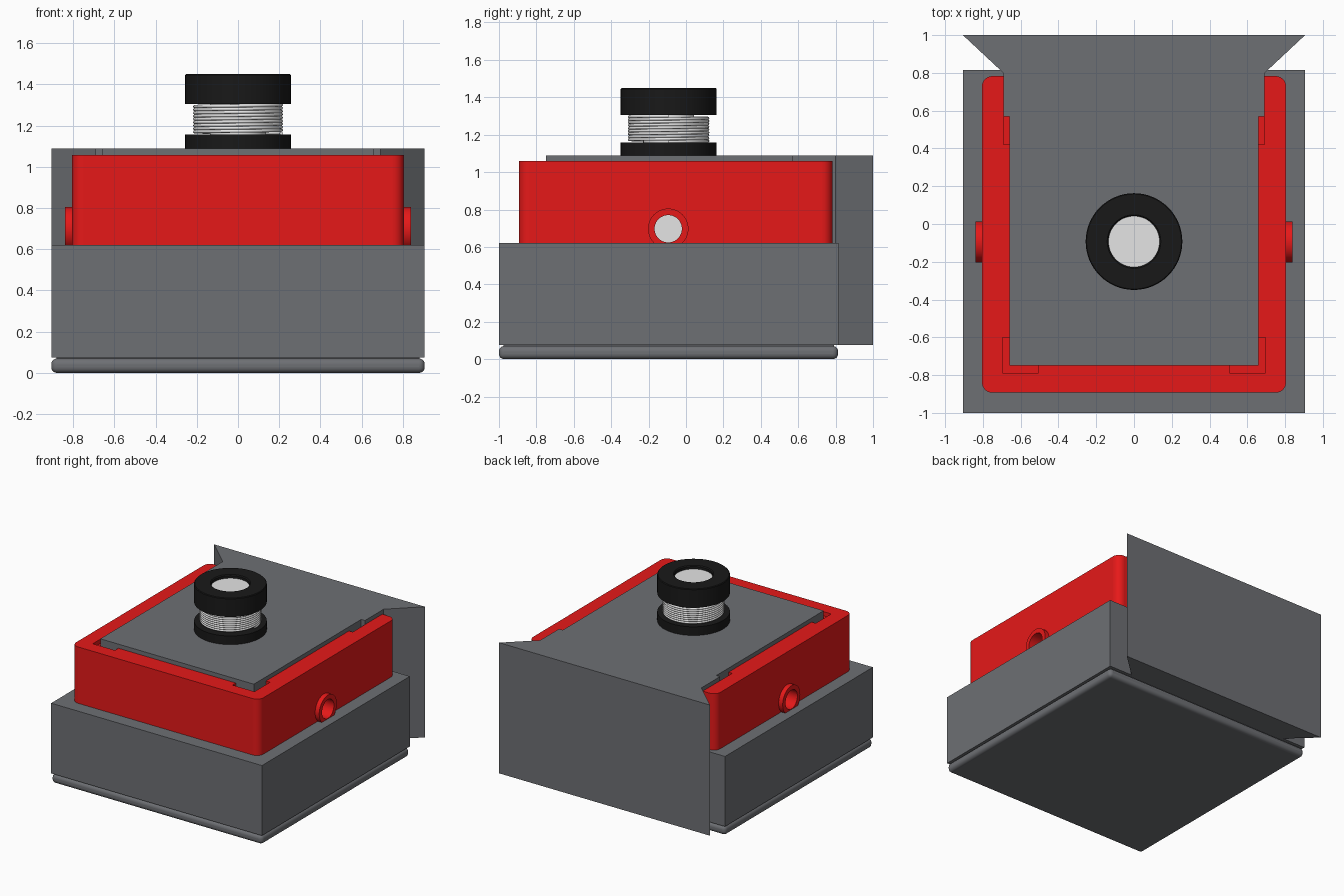
import bpy, bmesh, math
from mathutils import Matrix

if "Cube" in bpy.data.objects:
    bpy.data.objects.remove(bpy.data.objects["Cube"])


def material(name, rgb):
    m = bpy.data.materials.new(name)
    m.diffuse_color = (*rgb, 1)
    m.use_nodes = True
    m.node_tree.nodes["Principled BSDF"].inputs["Base Color"].default_value = m.diffuse_color
    return m


GREY = material("slate grey", (0.155, 0.161, 0.174))
RED = material("signal red", (0.79, 0.0095, 0.0095))
BLACK = material("black rubber", (0.0095, 0.0095, 0.0095))
SILVER = material("light silver", (0.78, 0.78, 0.78))


def finish(name, bm, mat, smooth=False, flat_sides=False):
    bmesh.ops.recalc_face_normals(bm, faces=bm.faces)
    me = bpy.data.meshes.new(name)
    bm.to_mesh(me)
    bm.free()
    ob = bpy.data.objects.new(name, me)
    bpy.context.collection.objects.link(ob)
    me.materials.append(mat)
    if smooth:
        bpy.ops.object.select_all(action='DESELECT')
        ob.select_set(True)
        bpy.context.view_layer.objects.active = ob
        bpy.ops.object.shade_smooth_by_angle(angle=math.radians(35))
    if flat_sides:
        # Only the rounded corners stay smooth
        for p in me.polygons:
            if max(abs(c) for c in p.normal) > 0.9999:
                p.use_smooth = False
    return ob


def box_bm(x0, x1, y0, y1, z0, z1):
    bm = bmesh.new()
    bmesh.ops.create_cube(bm, size=1)
    for v in bm.verts:
        v.co = ((x0 + x1) / 2 + v.co.x * (x1 - x0),
                (y0 + y1) / 2 + v.co.y * (y1 - y0),
                (z0 + z1) / 2 + v.co.z * (z1 - z0))
    return bm


def lathe(name, profile, matrix, mat, steps=64):
    """Spin a closed (radius, height) loop round the local z axis."""
    bm = bmesh.new()
    rings = []
    for i in range(steps):
        a = 2 * math.pi * i / steps
        rings.append([bm.verts.new((r * math.cos(a), r * math.sin(a), z)) for r, z in profile])
    n = len(profile)
    for i in range(steps):
        p, q = rings[i], rings[(i + 1) % steps]
        for j in range(n):
            k = (j + 1) % n
            bm.faces.new((p[j], q[j], q[k], p[k]))
    bmesh.ops.transform(bm, matrix=matrix, verts=bm.verts)
    return finish(name, bm, mat, True)


def disc(name, r, z0, z1, matrix, mat):
    bm = bmesh.new()
    bmesh.ops.create_cone(bm, cap_ends=True, segments=64, radius1=r, radius2=r, depth=z1 - z0,
                          matrix=matrix @ Matrix.Translation((0, 0, (z0 + z1) / 2)))
    return finish(name, bm, mat, True)


def cut(target, cutter):
    cutter.hide_render = True
    cutter.hide_set(True)
    mod = target.modifiers.new(cutter.name, 'BOOLEAN')
    mod.operation = 'DIFFERENCE'
    mod.solver = 'EXACT'
    mod.object = cutter


# Base block, foot plate with rounded rim, and the thin neck between them
finish("base_block", box_bm(-0.906, 0.906, -1, 0.815, 0.075, 0.62), GREY)
finish("foot_neck", box_bm(-0.88, 0.88, -0.975, 0.79, 0.06, 0.08), GREY)
bm = box_bm(-0.906, 0.906, -1, 0.813, 0, 0.07)
bmesh.ops.bevel(bm, geom=bm.edges[:], offset=0.028, segments=5, profile=0.5, affect='EDGES')
finish("foot_plate", bm, GREY, True, True)

# Inner body with flared back wall, extruded from its plan outline
half = [(0.66, -0.748), (0.66, 0.57), (0.692, 0.57), (0.692, 0.8), (0.906, 1.0)]
outline = half + [(-x, y) for x, y in reversed(half)]
bm = bmesh.new()
face = bm.faces.new([bm.verts.new((x, y, 0.075)) for x, y in outline])
ext = bmesh.ops.extrude_face_region(bm, geom=[face])
bmesh.ops.translate(bm, vec=(0, 0, 1.09 - 0.075),
                    verts=[v for v in ext['geom'] if isinstance(v, bmesh.types.BMVert)])
finish("inner_body", bm, GREY)

# Red housing with rounded upright corners
bm = box_bm(-0.805, 0.805, -0.893, 0.783, 0.61, 1.058)
upright = [e for e in bm.edges if abs(e.verts[0].co.z - e.verts[1].co.z) > 0.1]
bmesh.ops.bevel(bm, geom=upright, offset=0.055, segments=8, profile=0.5, affect='EDGES')
housing = finish("red_housing", bm, RED, True, True)

# Shallow recesses in the housing rim
for s, side in ((1, "right"), (-1, "left")):
    for part, a, b, y0, y1 in (("front", 0.505, 0.695, -0.79, -0.73),
                               ("corner", 0.64, 0.695, -0.7901, -0.6),
                               ("rear", 0.64, 0.692, 0.42, 0.58)):
        x0, x1 = sorted((s * a, s * b))
        cut(housing, finish(f"{side}_{part}_recess_cutter",
                            box_bm(x0, x1, y0, y1, 1.025, 1.1), RED))

# Side bosses with bores, and the silver rod ends inside
for s, side in ((1, "right"), (-1, "left")):
    m = Matrix.Translation((0, -0.095, 0.697)) @ Matrix.Rotation(s * math.pi / 2, 4, 'Y')
    lathe(f"{side}_boss", [(0.073, 0.67), (0.108, 0.67), (0.108, 0.84), (0.073, 0.84)], m, RED)
    cut(housing, disc(f"{side}_bore_cutter", 0.08, 0.64, 0.9, m, RED))
    disc(f"{side}_rod_end", 0.075, 0.6, 0.675, m, SILVER)

# Knob: lower collar, shaft, and hollow cap
axis = Matrix.Translation((0, -0.093, 0))
disc("knob_collar", 0.256, 1.08, 1.157, axis, BLACK)
lathe("knob_cap", [(0.135, 1.305), (0.256, 1.305), (0.256, 1.445), (0.251, 1.45),
                   (0.142, 1.45), (0.135, 1.443)], axis, BLACK)
disc("knob_shaft", 0.136, 1.1, 1.424, axis, SILVER)

# Coil spring swept along a helix
turns, steps, tube, wire, radius = 9, 64, 12, 0.0078, 0.21
z0, z1 = 1.162, 1.3
bm = bmesh.new()
prev = None
for i in range(turns * steps + 1):
    a = 2 * math.pi * i / steps
    z = z0 + (z1 - z0) * i / (turns * steps)
    ring = []
    for j in range(tube):
        b = 2 * math.pi * j / tube
        r = radius + wire * math.cos(b)
        ring.append(bm.verts.new((r * math.cos(a), r * math.sin(a) - 0.093, z + wire * math.sin(b))))
    if prev:
        for j in range(tube):
            k = (j + 1) % tube
            bm.faces.new((prev[j], ring[j], ring[k], prev[k]))
    else:
        bm.faces.new(ring)
    prev = ring
bm.faces.new(prev)
finish("coil_spring", bm, SILVER, True)
